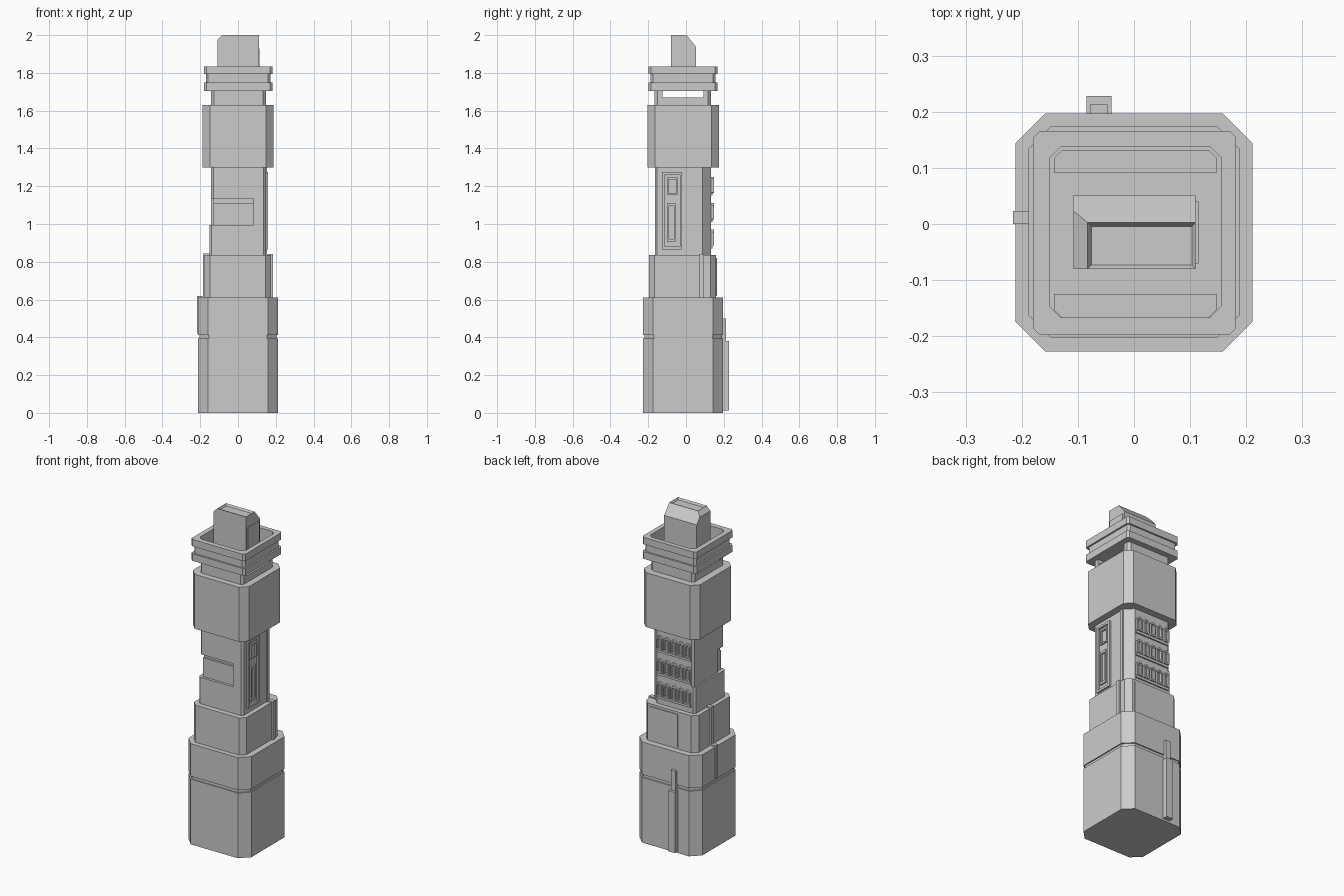
import bpy, bmesh
from mathutils import Vector

if "Cube" in bpy.data.objects:
    bpy.data.objects.remove(bpy.data.objects["Cube"], do_unlink=True)

grey = bpy.data.materials.new("stone_grey")
grey.use_nodes = True
grey.diffuse_color = (0.6, 0.6, 0.6, 1)
grey.node_tree.nodes["Principled BSDF"].inputs["Base Color"].default_value = (0.6, 0.6, 0.6, 1)

AXES = {
    "x": lambda u, v, w: (w, u, v),
    "y": lambda u, v, w: (u, w, v),
    "z": lambda u, v, w: (u, v, w),
}


def finish(name, bm):
    bmesh.ops.recalc_face_normals(bm, faces=bm.faces[:])
    mesh = bpy.data.meshes.new(name)
    bm.to_mesh(mesh)
    bm.free()
    mesh.materials.append(grey)
    obj = bpy.data.objects.new(name, mesh)
    bpy.context.collection.objects.link(obj)
    return obj


def rect(u0, u1, v0, v1, cut=0):
    """Rectangle with cut corners; cut is one size or four (from low-low, anticlockwise)."""
    a, b, c, d = cut if isinstance(cut, tuple) else (cut,) * 4
    if not (a or b or c or d):
        return [(u0, v0), (u1, v0), (u1, v1), (u0, v1)]
    pts = [(u0 + a, v0), (u1 - b, v0), (u1, v0 + b), (u1, v1 - c),
           (u1 - c, v1), (u0 + d, v1), (u0, v1 - d), (u0, v0 + a)]
    return [p for i, p in enumerate(pts) if p != pts[i - 1]]


def extrude(name, loop, lo, hi, axis="z", hole=None):
    """Extrude a 2D loop along an axis, optionally with a matching hole loop."""
    bm = bmesh.new()
    place = AXES[axis]
    rings = [[[bm.verts.new(place(u, v, w)) for u, v in pts] for w in (lo, hi)]
             for pts in ([loop, hole] if hole else [loop])]
    n = len(loop)
    for low, high in rings:
        for i in range(n):
            j = (i + 1) % n
            bm.faces.new((low[i], low[j], high[j], high[i]))
    for level in (0, 1):
        if hole:
            a, b = rings[0][level], rings[1][level]
            for i in range(n):
                j = (i + 1) % n
                bm.faces.new((a[i], a[j], b[j], b[i]))
        else:
            bm.faces.new(rings[0][level])
    return finish(name, bm)


def box(name, x0, x1, y0, y1, z0, z1):
    return extrude(name, rect(x0, x1, y0, y1), z0, z1)


# Base with a narrow groove
extrude("base_lower", rect(-.211, .211, -.227, .197, .053), 0, .395)
extrude("base_groove", rect(-.204, .204, -.22, .19, .05), .395, .413)
extrude("base_upper", rect(-.211, .211, -.227, .197, .053), .413, .61)

# Second tier and its thin back panel
extrude("second_tier", rect(-.177, .175, -.197, .16, .03), .61, .835)
box("second_tier_back_panel", -.06, .13, .155, .165, .62, .82)

# Shaft with a notch at its front right
extrude("shaft_lower", rect(-.152, .147, -.165, .132, (.012, .012, .045, .012)), .835, .995)
notched = [(-.13, -.138), (.083, -.138), (.083, -.165), (.135, -.165), (.147, -.153),
           (.147, .087), (.102, .132), (-.13, .132), (-.142, .12), (-.142, -.1), (-.13, -.1)]
extrude("shaft_middle", notched, .995, 1.135)
extrude("shaft_upper", rect(-.142, .147, -.165, .132, (.012, .012, .045, .012)), 1.135, 1.3)
box("notch_plate", -.13, .083, -.15, -.13, .99, 1.11)

# Framed panel on the left side
extrude("side_panel_frame", rect(-.128, -.02, .866, 1.274), .14, .158, "x",
        rect(-.115, -.033, .88, 1.26))
extrude("side_panel_square", rect(-.1, -.042, 1.155, 1.245), .14, .156, "x",
        rect(-.092, -.05, 1.164, 1.236))
extrude("side_panel_slot", rect(-.1, -.055, .905, 1.11), .14, .156, "x",
        rect(-.091, -.064, .92, 1.095))
box("side_pilaster", .14, .153, .065, .085, .835, 1.3)

# Grid of arched windows on the back
for row, z in enumerate((.885, 1.025, 1.165)):
    box(f"window_sill_{row}", -.128, .1, .125, .14, z - .015, z)
    for col in range(5):
        x = -.108 + col * .047
        extrude(f"window_frame_{row}_{col}",
                rect(x - .018, x + .018, z, z + .085, (.002, .002, .012, .012)), .125, .147, "y",
                rect(x - .01, x + .01, z + .01, z + .075, (.002, .002, .007, .007)))

# Wide upper block
extrude("upper_block", rect(-.188, .188, -.203, .174, .04), 1.3, 1.63)

# Neck with an open slot from side to side
extrude("neck", rect(-.143, .148, -.167, .132, .015), 1.63, 1.67)
extrude("neck_front_wall", rect(-.143, .148, -.167, -.125, (.015, .015, 0, 0)), 1.67, 1.74)
extrude("neck_back_wall", rect(-.143, .148, .092, .132, (0, 0, .015, .015)), 1.67, 1.74)

# Hollow crown of stacked rings
opening = rect(-.15, .155, -.167, .138, .02)
for name, grow, z0, z1 in (("crown_lower_ring", 0, 1.705, 1.748),
                           ("crown_groove", -.01, 1.748, 1.793),
                           ("crown_upper_ring", 0, 1.793, 1.835)):
    outer = rect(-.18 - grow, .182 + grow, -.198 - grow, .166 + grow, .012)
    extrude(name, outer, z0, z1, "z", opening)
box("crown_floor", -.155, .16, -.17, .142, 1.705, 1.73)

# Head block: sloped back, one cut top edge, sunken top
profile = [(-.08, 1.72), (.052, 1.72), (.052, 1.94), (.003, 2), (-.08, 2)]
head = extrude("head_block", profile, -.108, .11, "x")
bm = bmesh.new()
bm.from_mesh(head.data)
cut = bmesh.ops.bisect_plane(bm, geom=bm.verts[:] + bm.edges[:] + bm.faces[:],
                             plane_co=(-.108, 0, 1.975), plane_no=(-1, 0, 1), clear_outer=True)
bmesh.ops.contextual_create(bm, geom=[e for e in cut["geom_cut"] if isinstance(e, bmesh.types.BMEdge)])
bmesh.ops.recalc_face_normals(bm, faces=bm.faces[:])
top = max(bm.faces, key=lambda f: f.calc_center_median().z)
bmesh.ops.inset_region(bm, faces=[top], thickness=.01)
bmesh.ops.translate(bm, verts=list(top.verts), vec=Vector((0, 0, -.012)))
bm.to_mesh(head.data)
bm.free()
box("head_side_plate", .108, .115, -.07, .04, 1.73, 1.93)

# Conduits running up the outside
box("back_conduit_wide", -.085, -.04, .19, .228, .012, .38)
box("back_conduit_thin", -.078, -.047, .19, .213, .38, .5)
box("right_conduit_base", -.216, -.17, .0, .023, .42, .62)
box("right_conduit_tier", -.186, -.145, .0, .023, .61, .845)
box("left_conduit_tier", .14, .185, .069, .095, .61, .842)
